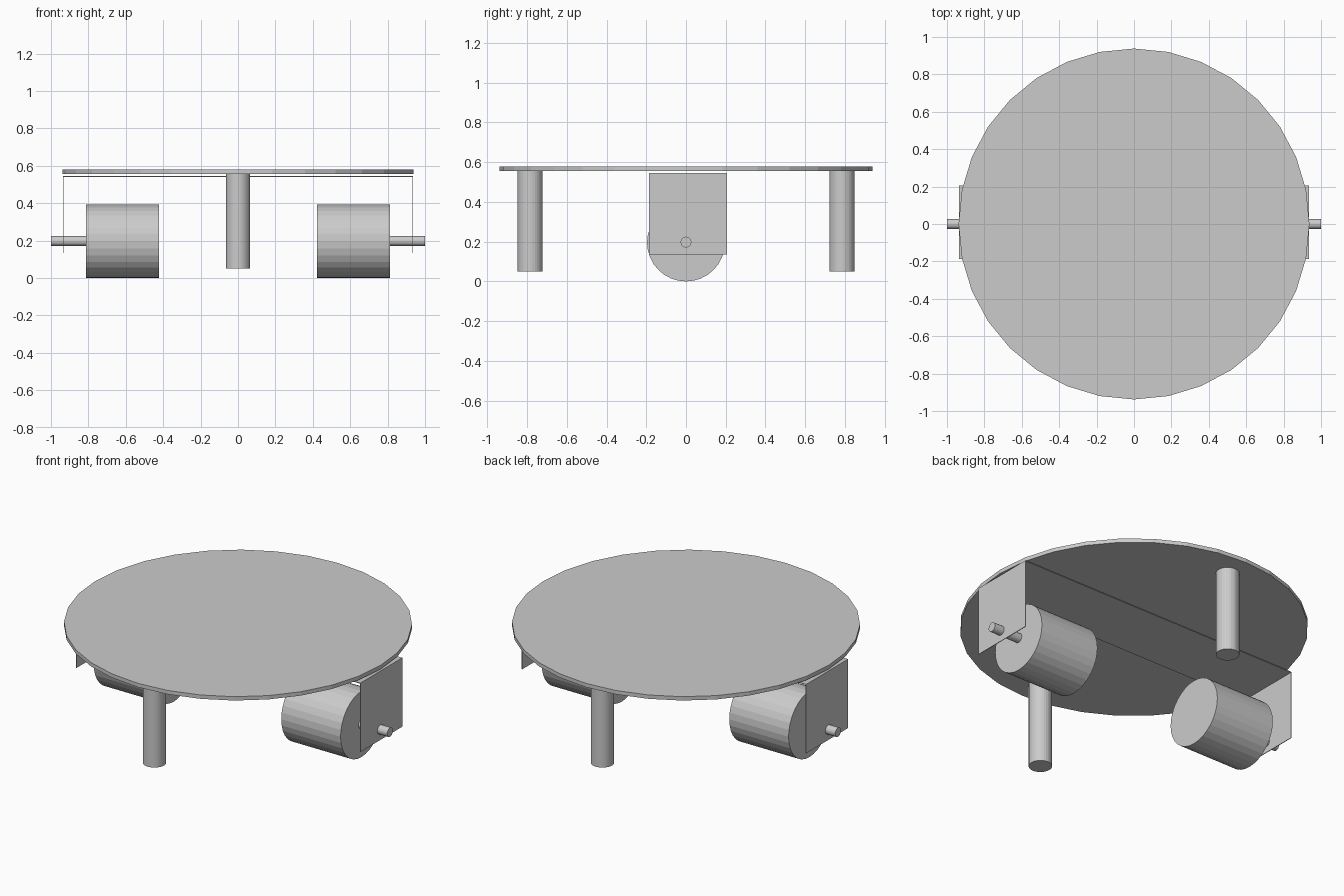
import bpy
import bmesh
from math import pi
from mathutils import Matrix

cube = bpy.data.objects.get("Cube")
if cube:
    bpy.data.objects.remove(cube, do_unlink=True)

grey = bpy.data.materials.new("plain grey")
grey.use_nodes = True
colour = (0.6, 0.6, 0.6, 1)
grey.diffuse_color = colour
grey.node_tree.nodes["Principled BSDF"].inputs["Base Color"].default_value = colour


def add_part(name, bm):
    bmesh.ops.recalc_face_normals(bm, faces=bm.faces)
    mesh = bpy.data.meshes.new(name)
    bm.to_mesh(mesh)
    bm.free()
    mesh.materials.append(grey)
    obj = bpy.data.objects.new(name, mesh)
    bpy.context.collection.objects.link(obj)
    return obj


def cylinder(name, radius, length, centre, along_x=False):
    bm = bmesh.new()
    turn = Matrix.Rotation(pi / 2, 4, "Y") if along_x else Matrix()
    bmesh.ops.create_cone(bm, cap_ends=True, segments=32, radius1=radius,
                          radius2=radius, depth=length,
                          matrix=Matrix.Translation(centre) @ turn)
    return add_part(name, bm)


# Round deck
cylinder("deck", 0.938, 0.023, (0, 0, 0.568))

# Front and back support posts
for name, side in (("front_post", -1), ("back_post", 1)):
    cylinder(name, 0.063, 0.507, (0, 0.785 * side, 0.3035))

# Wide drums with stub axles poking through the bracket
for name, side in (("left", 1), ("right", -1)):
    cylinder(name + "_drum", 0.196, 0.39, (0.617 * side, 0, 0.196), True)
    cylinder(name + "_axle", 0.027, 0.2, (0.9 * side, 0, 0.198), True)

# Thin folded sheet bracket: a U profile extruded front to back
half, top, bottom, t = 0.936, 0.545, 0.135, 0.004
outline = [(-half, bottom), (-half, top), (half, top), (half, bottom),
           (half - t, bottom), (half - t, top - t),
           (t - half, top - t), (t - half, bottom)]
bm = bmesh.new()
profile = bm.faces.new([bm.verts.new((x, -0.187, z)) for x, z in outline])
swept = bmesh.ops.extrude_face_region(bm, geom=[profile])["geom"]
bmesh.ops.translate(bm, vec=(0, 0.394, 0),
                    verts=[v for v in swept if isinstance(v, bmesh.types.BMVert)])
add_part("bracket", bm)
